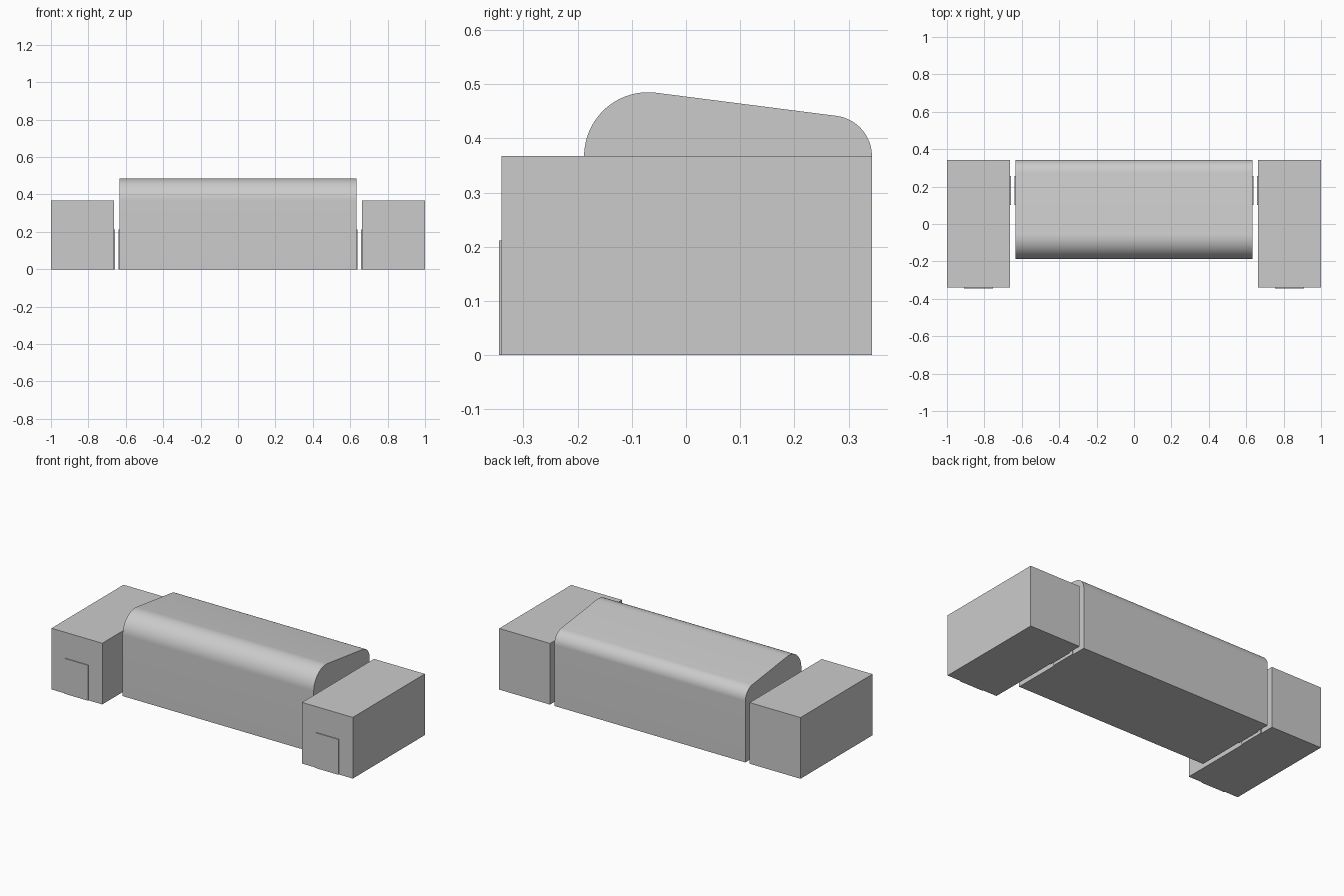
import bpy
import bmesh
import math

if "Cube" in bpy.data.objects:
    bpy.data.objects.remove(bpy.data.objects["Cube"])

DOOR_W, DOOR_H, SILL_H, PROUD = 0.155, 0.212, 0.036, 0.005
WING_IN, WING_OUT = 0.663, 1.0
HALL_END = 0.634
FRONT, BACK, WALL_H = -0.34, 0.343, 0.367


def box(name, x, y, z):
    """Box from (min, max) ranges on each axis."""
    bm = bmesh.new()
    bmesh.ops.create_cube(bm, size=1)
    for v in bm.verts:
        for i, (lo, hi) in enumerate((x, y, z)):
            v.co[i] = lo if v.co[i] < 0 else hi
    mesh = bpy.data.meshes.new(name)
    bm.to_mesh(mesh)
    bm.free()
    ob = bpy.data.objects.new(name, mesh)
    bpy.context.collection.objects.link(ob)
    return ob


def door(name, x, y):
    """Thin raised door with a separate sill below it."""
    box(name + "_sill", x, y, (0, SILL_H))
    box(name, x, y, (SILL_H, DOOR_H))


# Main hall: side profile of two arcs joined by their common tangent
r_front, r_back = 0.118, 0.075
c_front, c_back = -0.188 + r_front, BACK - r_back
tangent = math.pi / 2 - math.asin((r_front - r_back) / (c_back - c_front))


def arc(cy, r, a0, a1, n=20):
    return [(cy + r * math.cos(a0 + (a1 - a0) * i / n),
             WALL_H + r * math.sin(a0 + (a1 - a0) * i / n)) for i in range(n + 1)]


profile = [(-0.188, 0)] + arc(c_front, r_front, math.pi, tangent)
profile += arc(c_back, r_back, tangent, 0) + [(BACK, 0)]
bm = bmesh.new()
face = bm.faces.new([bm.verts.new((-HALL_END, y, z)) for y, z in profile])
ext = bmesh.ops.extrude_face_region(bm, geom=[face])
new_verts = [g for g in ext["geom"] if isinstance(g, bmesh.types.BMVert)]
bmesh.ops.translate(bm, verts=new_verts, vec=(2 * HALL_END, 0, 0))
# Extruding may drop the first end cap, so make sure both ends are closed
bmesh.ops.holes_fill(bm, edges=[e for e in bm.edges if e.is_boundary])
bmesh.ops.recalc_face_normals(bm, faces=bm.faces)
mesh = bpy.data.meshes.new("main_hall")
bm.to_mesh(mesh)
bm.free()
hall = bpy.data.objects.new("main_hall", mesh)
bpy.context.collection.objects.link(hall)
bpy.context.view_layer.objects.active = hall
hall.select_set(True)
bpy.ops.object.shade_smooth_by_angle(angle=math.radians(30))

# Side wings with front doors, and facing doors across each gap
for side, s in (("left", -1), ("right", 1)):
    def span(a, b):
        return tuple(sorted((s * a, s * b)))

    box(side + "_wing", span(WING_IN, WING_OUT), (FRONT, BACK), (0, WALL_H))
    mid = (WING_IN + WING_OUT) / 2
    door(side + "_front_door", span(mid - DOOR_W / 2, mid + DOOR_W / 2),
         (FRONT - PROUD, FRONT))
    gap_y = (0.178 - DOOR_W / 2, 0.178 + DOOR_W / 2)
    door(side + "_wing_inner_door", span(WING_IN - PROUD, WING_IN), gap_y)
    door(side + "_hall_end_door", span(HALL_END, HALL_END + PROUD), gap_y)
